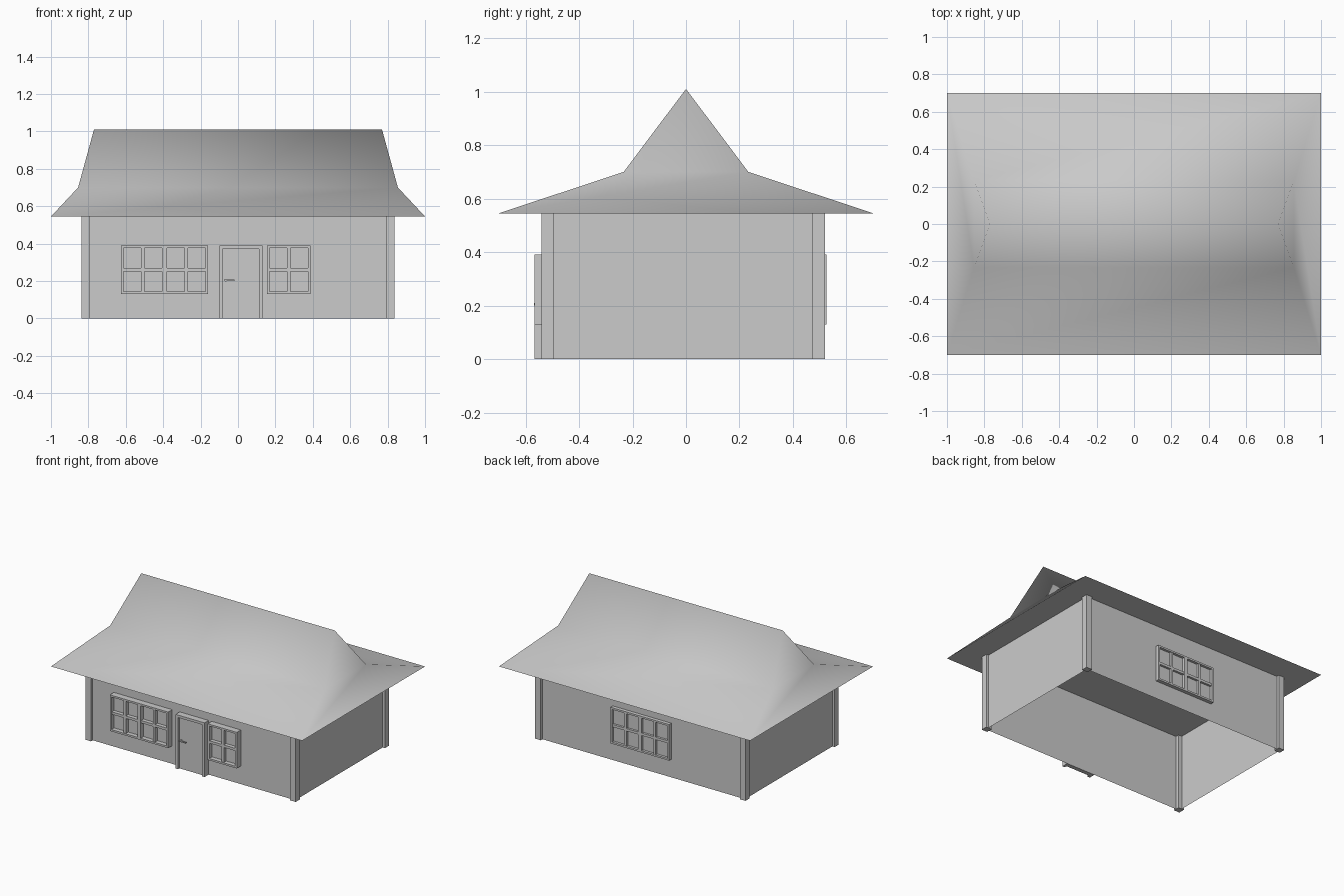
import bpy, bmesh, math
from mathutils import Vector

if "Cube" in bpy.data.objects:
    bpy.data.objects.remove(bpy.data.objects["Cube"])


def make_object(name, bm, recalc=True):
    if recalc:
        bmesh.ops.recalc_face_normals(bm, faces=bm.faces[:])
    mesh = bpy.data.meshes.new(name)
    bm.to_mesh(mesh)
    bm.free()
    ob = bpy.data.objects.new(name, mesh)
    bpy.context.collection.objects.link(ob)
    return ob


def add_box(bm, x0, x1, y0, y1, z0, z1):
    verts = bmesh.ops.create_cube(bm, size=1)["verts"]
    for v in verts:
        v.co = Vector(((x0 + x1) / 2 + v.co.x * (x1 - x0),
                       (y0 + y1) / 2 + v.co.y * (y1 - y0),
                       (z0 + z1) / 2 + v.co.z * (z1 - z0)))


def box(name, *bounds):
    bm = bmesh.new()
    add_box(bm, *bounds)
    return make_object(name, bm)


FRONT, BACK, SIDE = -0.52, 0.50, 0.82   # wall planes
EAVE = 0.545

# Walls: a thin shell, open underneath and closed above by the roof soffit
bm = bmesh.new()
add_box(bm, -SIDE, SIDE, FRONT, BACK, 0, EAVE)
bm.normal_update()
bmesh.ops.delete(bm, geom=[f for f in bm.faces if abs(f.normal.z) > 0.5],
                 context='FACES_ONLY')
make_object("walls", bm, recalc=False)

# Corner posts, slightly proud of the walls
for sx, xname in ((-1, "left"), (1, "right")):
    xs = sorted((sx * 0.793, sx * 0.838))
    box(f"front_{xname}_post", *xs, -0.54, -0.494, 0, EAVE)
    box(f"back_{xname}_post", *xs, 0.474, 0.52, 0, EAVE)

# Roof: flared eaves rising to a ridge, with a flat soffit
bm = bmesh.new()
low, mid = [[bm.verts.new((sx * hx, sy * hy, z))
             for sx, sy in ((-1, -1), (1, -1), (1, 1), (-1, 1))]
            for hx, hy, z in ((1.0, 0.70, EAVE), (0.855, 0.233, 0.70))]
bm.faces.new(low)
for i in range(4):
    j = (i + 1) % 4
    bm.faces.new((low[i], low[j], mid[j], mid[i]))
left = bm.verts.new((-0.77, 0, 1.01))
right = bm.verts.new((0.77, 0, 1.01))
bm.faces.new((mid[0], mid[1], right, left))
bm.faces.new((mid[2], mid[3], left, right))
bm.faces.new((mid[1], mid[2], right))
bm.faces.new((mid[3], mid[0], left))
roof = make_object("roof", bm)
bpy.context.view_layer.objects.active = roof
roof.select_set(True)
bpy.ops.object.shade_smooth_by_angle(angle=math.radians(110))
roof.select_set(False)


# Two-by-two window: frame bars in front of recessed panes
def window(name, x0, x1, wall, face):
    z0, z1, edge, bar = 0.13, 0.39, 0.013, 0.018
    ya, yb = sorted((wall, face))
    bm = bmesh.new()
    for a, b in ((x0, x0 + edge), (x1 - edge, x1)):
        add_box(bm, a, b, ya, yb, z0, z1)
    for a, b in ((z0, z0 + edge), (z1 - edge, z1)):
        add_box(bm, x0 + edge, x1 - edge, ya, yb, a, b)
    xm, zm = (x0 + x1) / 2, (z0 + z1) / 2
    inner = wall + (face - wall) * 0.9
    yc, yd = sorted((wall, inner))
    add_box(bm, xm - bar / 2, xm + bar / 2, yc, yd, z0 + edge, z1 - edge)
    for a, b in ((x0 + edge, xm - bar / 2), (xm + bar / 2, x1 - edge)):
        add_box(bm, a, b, yc, yd, zm - bar / 2, zm + bar / 2)
    make_object(name + "_frame", bm)
    pane = wall + (face - wall) * 0.3
    box(name + "_panes", x0 + edge, x1 - edge, *sorted((wall, pane)), z0 + edge, z1 - edge)


window("front_left_window_a", -0.625, -0.392, FRONT, -0.566)
window("front_left_window_b", -0.392, -0.16, FRONT, -0.566)
window("front_right_window", 0.155, 0.387, FRONT, -0.566)
window("back_window_a", -0.233, 0, BACK, 0.526)
window("back_window_b", 0, 0.233, BACK, 0.526)

# Door frame and door
bm = bmesh.new()
add_box(bm, -0.10, -0.082, -0.567, FRONT, 0, 0.39)
add_box(bm, 0.112, 0.13, -0.567, FRONT, 0, 0.39)
add_box(bm, -0.082, 0.112, -0.567, FRONT, 0.372, 0.39)
make_object("door_frame", bm)
box("door", -0.082, 0.112, -0.55, FRONT, 0, 0.372)

# Door handle: round stem with a lever
bm = bmesh.new()
stem = bmesh.ops.create_cone(bm, cap_ends=True, segments=12, radius1=0.007,
                             radius2=0.007, depth=0.018)["verts"]
for v in stem:
    v.co = Vector((-0.066 + v.co.x, -0.557 + v.co.z, 0.205 + v.co.y))
add_box(bm, -0.07, -0.02, -0.568, -0.56, 0.201, 0.209)
make_object("door_handle", bm)
